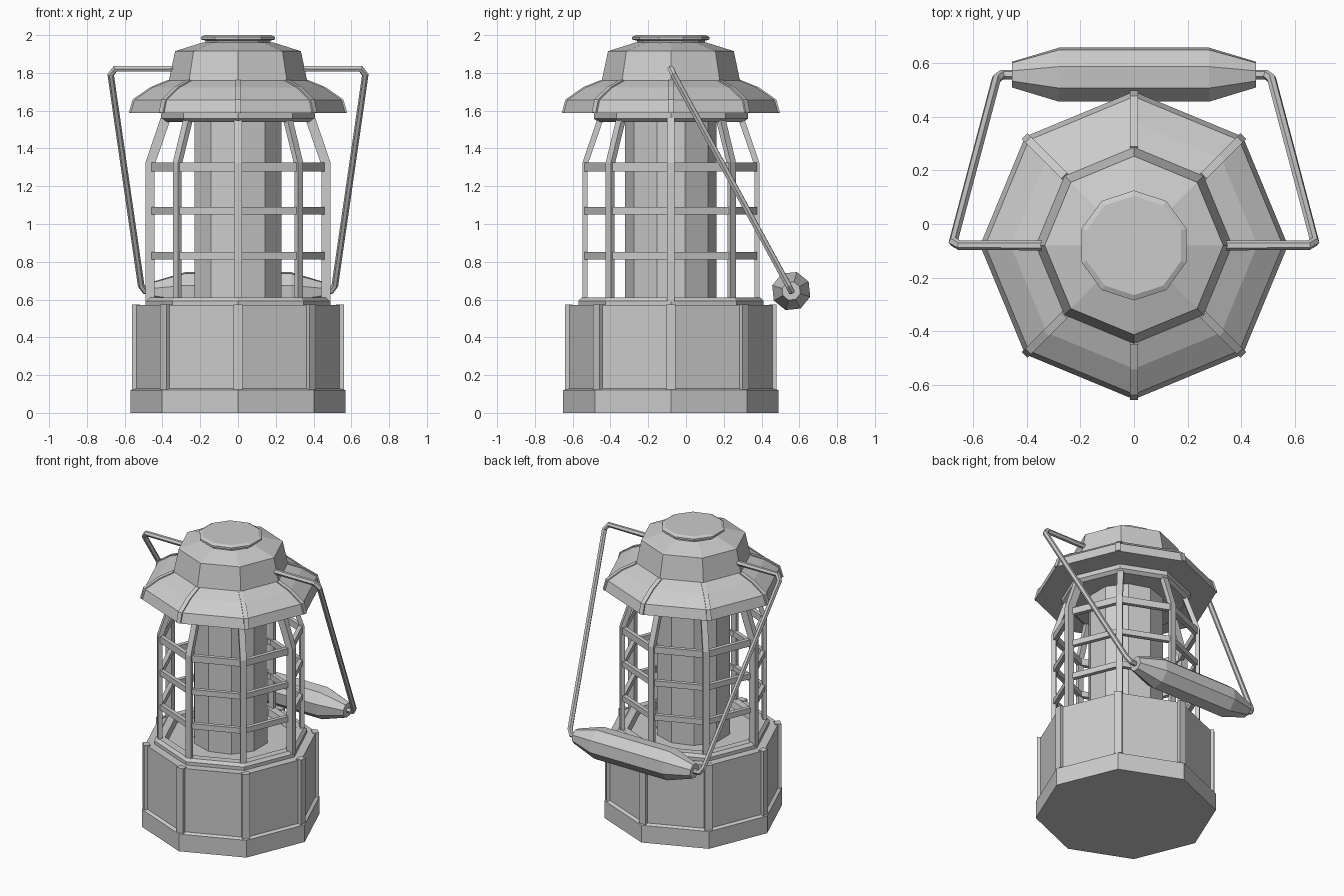
import bpy, bmesh, math
from mathutils import Vector, Matrix

if "Cube" in bpy.data.objects:
    bpy.data.objects.remove(bpy.data.objects["Cube"])

CY = -0.08                      # lantern axis lies slightly in front of the origin
AXIS = Matrix.Translation((0, CY, 0))


def finish(name, bm, matrix=Matrix()):
    bmesh.ops.remove_doubles(bm, verts=bm.verts, dist=1e-5)
    bmesh.ops.recalc_face_normals(bm, faces=bm.faces)
    bm.transform(matrix)
    me = bpy.data.meshes.new(name)
    bm.to_mesh(me)
    bm.free()
    ob = bpy.data.objects.new(name, me)
    bpy.context.collection.objects.link(ob)
    return ob


def lathe(name, profile, n=8, closed=False, matrix=AXIS):
    """Faceted turning of (radius, z) points, first corner on +y."""
    bm = bmesh.new()
    rings = []
    for r, z in profile:
        ring = []
        for i in range(n):
            a = math.pi / 2 + 2 * math.pi * i / n
            ring.append(bm.verts.new((r * math.cos(a), r * math.sin(a), z)))
        rings.append(ring)
    pairs = list(zip(rings, rings[1:]))
    if closed:
        pairs.append((rings[-1], rings[0]))
    for lo, hi in pairs:
        for i in range(n):
            j = (i + 1) % n
            bm.faces.new((lo[i], lo[j], hi[j], hi[i]))
    if not closed:
        bm.faces.new(rings[0])
        bm.faces.new(rings[-1])
    return finish(name, bm, matrix)


def radial_bar(name, index, section, width):
    """Bar at octagon corner: (radius, z) outline given a tangential width."""
    bm = bmesh.new()
    sides = [[bm.verts.new((r, s * width / 2, z)) for r, z in section] for s in (-1, 1)]
    for s in sides:
        bm.faces.new(s)
    n = len(section)
    for i in range(n):
        j = (i + 1) % n
        bm.faces.new((sides[0][i], sides[0][j], sides[1][j], sides[1][i]))
    return finish(name, bm, AXIS @ Matrix.Rotation(index * math.pi / 4, 4, 'Z'))


# Base with foot and raised top rim
lathe("base", [(0.57, 0), (0.57, 0.12), (0.548, 0.13), (0.548, 0.57)])
lathe("base_rim", [(0.49, 0.565), (0.49, 0.593), (0.472, 0.612),
                   (0.42, 0.612), (0.41, 0.565)], closed=True)

# Glass chimney
lathe("glass", [(0.242, 0.565), (0.242, 1.58)], n=10)

# Horizontal cage hoops
for k, z in enumerate((0.832, 1.07, 1.302)):
    h = 0.019 if k < 2 else 0.023
    lathe(f"cage_hoop_{k + 1}", [(0.465, z - h), (0.465, z + h),
                                 (0.435, z + h), (0.435, z - h)], closed=True)

# Roof collar, brim, crown and cap
lathe("roof_collar", [(0.385, 1.54), (0.408, 1.558), (0.408, 1.60)])
roof = [(0.574, 1.588), (0.555, 1.656), (0.46, 1.722), (0.366, 1.76)]
lathe("roof", roof + [(0.333, 1.915), (0.19, 1.96)])
lathe("cap", [(0.18, 1.94), (0.18, 1.97), (0.205, 1.977), (0.205, 1.99), (0.185, 2.0)], n=10)

# Corner pieces: base strips, cage posts, roof ribs
for i in range(8):
    radial_bar(f"base_strip_{i + 1}", i,
               [(0.52, 0.125), (0.56, 0.125), (0.56, 0.575), (0.52, 0.575)], 0.05)
    out = 0.49 if i % 4 == 0 else 0.468
    radial_bar(f"cage_post_{i + 1}", i,
               [(0.442, 0.59), (out, 0.59), (out, 1.325), (out - 0.08, 1.56),
                (0.355, 1.56), (0.442, 1.31)], 0.04)
    rib = [(r + 0.003, z + 0.003) for r, z in roof]
    radial_bar(f"roof_rib_{i + 1}", i, rib + [(r - 0.03, z - 0.02) for r, z in roof[:0:-1]]
               + [(0.545, 1.59)], 0.03)

# Folded-back grip, facets aligned with the wire arms
GRIP = Vector((0, 0.557, 0.645))
tilt = math.atan2(0.645 - 1.82, 0.557 - CY)
lathe("handle_grip", [(0.05, -0.455), (0.105, -0.28), (0.105, 0.28), (0.05, 0.455)],
      matrix=Matrix.Translation(GRIP) @ Matrix.Rotation(tilt, 4, 'X')
      @ Matrix.Rotation(math.pi / 2, 4, 'Y'))

# Wire arms
for name, s in (("handle_wire_left", -1), ("handle_wire_right", 1)):
    path = [(0.32, CY, 1.822), (0.65, CY, 1.822), (0.674, -0.066, 1.79),
            (0.513, 0.542, 0.675), (0.492, 0.557, 0.645), (0.43, 0.557, 0.645)]
    cu = bpy.data.curves.new(name, 'CURVE')
    cu.dimensions = '3D'
    cu.bevel_depth = 0.018
    cu.bevel_resolution = 1
    cu.use_fill_caps = True
    sp = cu.splines.new('POLY')
    sp.points.add(len(path) - 1)
    for p, (x, y, z) in zip(sp.points, path):
        p.co = (s * x, y, z, 1)
    sp.use_smooth = False
    bpy.context.collection.objects.link(bpy.data.objects.new(name, cu))
